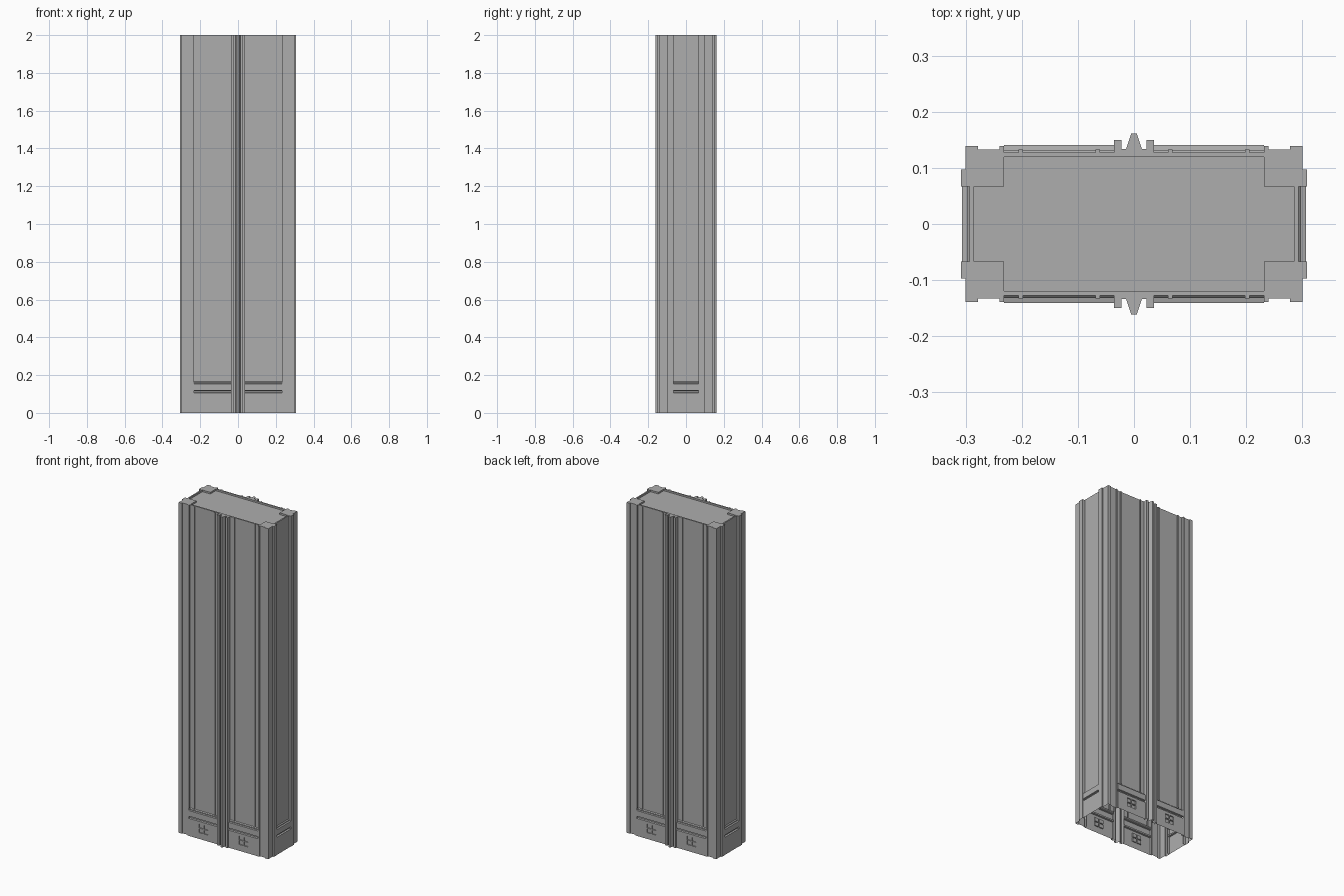
import bpy, bmesh, math
from mathutils import Matrix

cube = bpy.data.objects.get("Cube")
if cube:
    bpy.data.objects.remove(cube, do_unlink=True)

HEIGHT, SILL = 2.0, 0.165
ROOF = HEIGHT - 0.01
WALL, SIDE_WALL, BAY_IN, BAY_OUT, SIDE_BAY = 0.127, 0.293, 0.036, 0.232, 0.067

stone = bpy.data.materials.new("grey_stone")
stone.use_nodes = True
stone.diffuse_color = (0.42, 0.42, 0.42, 1)
stone.node_tree.nodes["Principled BSDF"].inputs["Base Color"].default_value = (0.42, 0.42, 0.42, 1)


def finish(bm, name):
    bmesh.ops.recalc_face_normals(bm, faces=bm.faces[:])
    mesh = bpy.data.meshes.new(name)
    bm.to_mesh(mesh)
    bm.free()
    mesh.materials.append(stone)
    obj = bpy.data.objects.new(name, mesh)
    bpy.context.collection.objects.link(obj)
    return obj


def four_way(quarter):
    """Mirror a quarter outline in both axes into a closed loop."""
    half = quarter + [(x, -y) for x, y in reversed(quarter)]
    return half + [(-x, y) for x, y in reversed(half)]


def ring(bm, points, z):
    return [bm.verts.new((x, y, z)) for x, y in points]


def loop_edges(bm, verts):
    edges = []
    for a, b in zip(verts, verts[1:] + verts[:1]):
        edges.append(bm.edges.get((a, b)) or bm.edges.new((a, b)))
    return edges


# Quarter plan: central fin, pilaster, ribbed panel, corner pier, side pier
fin = [(0.005, 0.161), (0.014, 0.134), (0.022, 0.134)]
pilaster = [(0.022, 0.150), (BAY_IN, 0.150), (BAY_IN, WALL)]
ribs = []
for x in (0.061, 0.198):
    ribs += [(x, WALL), (x, 0.133), (x + 0.008, 0.133), (x + 0.008, WALL)]
corner = [(BAY_OUT, WALL), (BAY_OUT, 0.139), (0.24, 0.139), (0.24, 0.133),
          (0.278, 0.133), (0.278, 0.139), (0.3, 0.139), (0.3, 0.097)]
side = [(0.308, 0.097), (0.308, SIDE_BAY), (SIDE_WALL, SIDE_BAY)]
plan = four_way(fin + pilaster + ribs + corner + side)
roof_plan = four_way([(BAY_OUT, 0.119), (BAY_OUT, SIDE_BAY), (0.285, SIDE_BAY)])


def in_bay(x, y):
    long_bay = BAY_IN < abs(x) < BAY_OUT and 0.12 < abs(y) < 0.1335
    return long_bay or (abs(y) < SIDE_BAY and abs(x) > 0.28)


# Tower walls: open underneath, bays start above the base panels
bm = bmesh.new()
top = ring(bm, plan, HEIGHT)
for i, a in enumerate(top):
    b = top[(i + 1) % len(top)]
    mid = (a.co + b.co) / 2
    z = SILL if in_bay(mid.x, mid.y) else 0
    low = [bm.verts.new((v.co.x, v.co.y, z)) for v in (b, a)]
    bm.faces.new([a, b] + low)

# Parapet coping and its inner face
inner = ring(bm, roof_plan, HEIGHT)
bmesh.ops.triangle_fill(bm, use_beauty=True, edges=loop_edges(bm, top) + loop_edges(bm, inner))
inner_low = ring(bm, roof_plan, ROOF)
for i in range(len(inner)):
    j = (i + 1) % len(inner)
    bm.faces.new([inner[i], inner[j], inner_low[j], inner_low[i]])
bmesh.ops.remove_doubles(bm, verts=bm.verts[:], dist=0.00001)
finish(bm, "tower_walls")

# Roof deck
bm = bmesh.new()
bm.faces.new(ring(bm, roof_plan, ROOF))
deck = finish(bm, "roof_deck")
if deck.data.polygons[0].normal.z < 0:
    deck.data.flip_normals()


def base_panel(name, u0, u1, wall, angle, window):
    """Moulded panel across a bay, optionally with a four-pane window."""
    front = wall + 0.0135
    rows, cols = [0], [u0, u1]
    if window:
        c = (u0 + u1) / 2
        rows += [0.038, 0.061, 0.066, 0.089]
        cols = [u0, c - 0.03, c - 0.003, c + 0.003, c + 0.03, u1]
    profile = [(front, z) for z in rows]
    profile += [(front, 0.106), (wall + 0.004, 0.108), (wall + 0.004, 0.117),
                (front, 0.119), (front, 0.153), (wall + 0.005, 0.155),
                (wall + 0.005, 0.160), (wall, SILL)]
    bm = bmesh.new()
    grid = [[bm.verts.new((u, -d, z)) for d, z in profile] for u in cols]
    panes = []
    for i in range(len(cols) - 1):
        for j in range(len(profile) - 1):
            face = bm.faces.new([grid[i][j], grid[i + 1][j], grid[i + 1][j + 1], grid[i][j + 1]])
            if window and i in (1, 3) and j in (1, 3):
                panes.append(face)
    # End caps
    for column in (grid[0], grid[-1]):
        bm.faces.new(column + [bm.verts.new((column[0].co.x, -wall, 0))])
    bmesh.ops.recalc_face_normals(bm, faces=bm.faces[:])
    # Recessed panes
    if panes:
        bmesh.ops.inset_individual(bm, faces=panes, thickness=0.0005, depth=-0.006)
    bmesh.ops.rotate(bm, verts=bm.verts[:], cent=(0, 0, 0), matrix=Matrix.Rotation(angle, 3, "Z"))
    finish(bm, name)


# Base panels on all four sides
for label, angle in (("front", 0), ("back", math.pi)):
    base_panel(label + "_base_panel_a", BAY_IN, BAY_OUT, WALL, angle, True)
    base_panel(label + "_base_panel_b", -BAY_OUT, -BAY_IN, WALL, angle, True)
for label, angle in (("left", math.pi / 2), ("right", -math.pi / 2)):
    base_panel(label + "_base_panel", -SIDE_BAY, SIDE_BAY, SIDE_WALL, angle, False)
